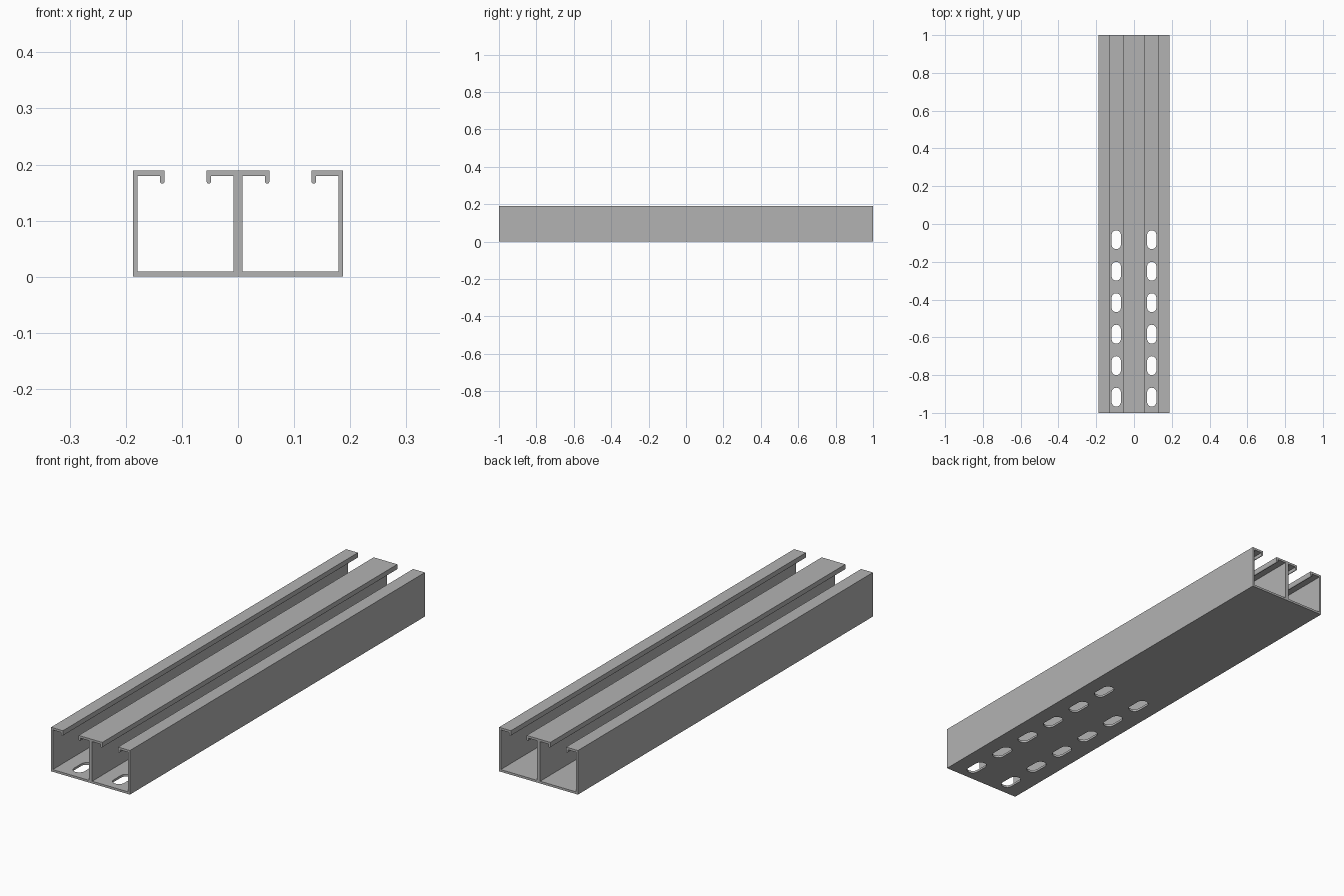
import bpy, bmesh, math
from mathutils import Vector

if "Cube" in bpy.data.objects:
    bpy.data.objects.remove(bpy.data.objects["Cube"])

# Overall sizes
HALF_W, HEIGHT, HALF_L = 0.187, 0.189, 1.0
WALL, PLATE, WEB = 0.008, 0.0095, 0.008
LIP_Z = 0.166
SLOT_X, SLOT_R, SLOT_LEN = 0.094, 0.025, 0.1
SLOTS, PITCH = 6, 1 / 6

steel = bpy.data.materials.new("galvanised_grey")
steel.use_nodes = True
colour = (0.45, 0.45, 0.45, 1)
steel.diffuse_color = colour
steel.node_tree.nodes["Principled BSDF"].inputs["Base Color"].default_value = colour


def add_prism(bm, points, offset):
    """Cap a loop of points and extrude it along offset."""
    face = bm.faces.new([bm.verts.new(p) for p in points])
    top = bmesh.ops.extrude_face_region(bm, geom=[face])["geom"]
    bmesh.ops.translate(bm, vec=offset, verts=[v for v in top if isinstance(v, bmesh.types.BMVert)])
    bmesh.ops.recalc_face_normals(bm, faces=bm.faces)


def make_object(name, bm):
    mesh = bpy.data.meshes.new(name)
    bm.to_mesh(mesh)
    bm.free()
    mesh.materials.append(steel)
    obj = bpy.data.objects.new(name, mesh)
    bpy.context.collection.objects.link(obj)
    return obj


def lip_end(x0, x1):
    """Rounded lower end of a lip, running from x0 to x1."""
    r = (x1 - x0) / 2
    drop = abs(r)
    return [((x0 + x1) / 2 - r * math.cos(a), LIP_Z + drop - drop * math.sin(a))
            for a in (math.pi * i / 6 for i in range(7))]


# Double channel section: the right half outline is mirrored to the left
ceiling = HEIGHT - PLATE
inner, outer = 0.056, 0.131
half = [(HALF_W, 0), (HALF_W, HEIGHT), (outer, HEIGHT)]
half += lip_end(outer, outer + WALL)
half += [(outer + WALL, ceiling), (HALF_W - WALL, ceiling),
         (HALF_W - WALL, PLATE), (WEB, PLATE), (WEB, ceiling), (inner - WALL, ceiling)]
half += lip_end(inner - WALL, inner)
half += [(inner, HEIGHT)]
section = half + [(-x, z) for x, z in reversed(half)]

bm = bmesh.new()
add_prism(bm, [(x, -HALF_L, z) for x, z in section], Vector((0, 2 * HALF_L, 0)))
rail = make_object("double_channel_rail", bm)

# Slotted holes in the floor, near the front half
bm = bmesh.new()
straight = SLOT_LEN / 2 - SLOT_R
for side in (-1, 1):
    for i in range(SLOTS):
        y = -PITCH * (i + 0.5)
        loop = []
        for end in (0, 1):
            for k in range(9):
                a = math.pi * (end + k / 8)
                loop.append((side * SLOT_X + SLOT_R * math.cos(a),
                             y + straight * (1 - 2 * end) + SLOT_R * math.sin(a), -0.02))
        add_prism(bm, loop, Vector((0, 0, 0.06)))
cutter = make_object("slot_cutter", bm)
cutter.hide_render = True

cut = rail.modifiers.new("slots", "BOOLEAN")
cut.operation, cut.solver, cut.object = "DIFFERENCE", "EXACT", cutter

# Bake the cut and discard the cutter
graph = bpy.context.evaluated_depsgraph_get()
rail_mesh = bpy.data.meshes.new_from_object(rail.evaluated_get(graph))
rail.modifiers.clear()
rail.data = rail_mesh
bpy.data.objects.remove(cutter)

# Smooth the small curves, keep the folds sharp
bpy.ops.object.select_all(action="DESELECT")
rail.select_set(True)
bpy.context.view_layer.objects.active = rail
bpy.ops.object.shade_smooth_by_angle(angle=math.radians(35))
